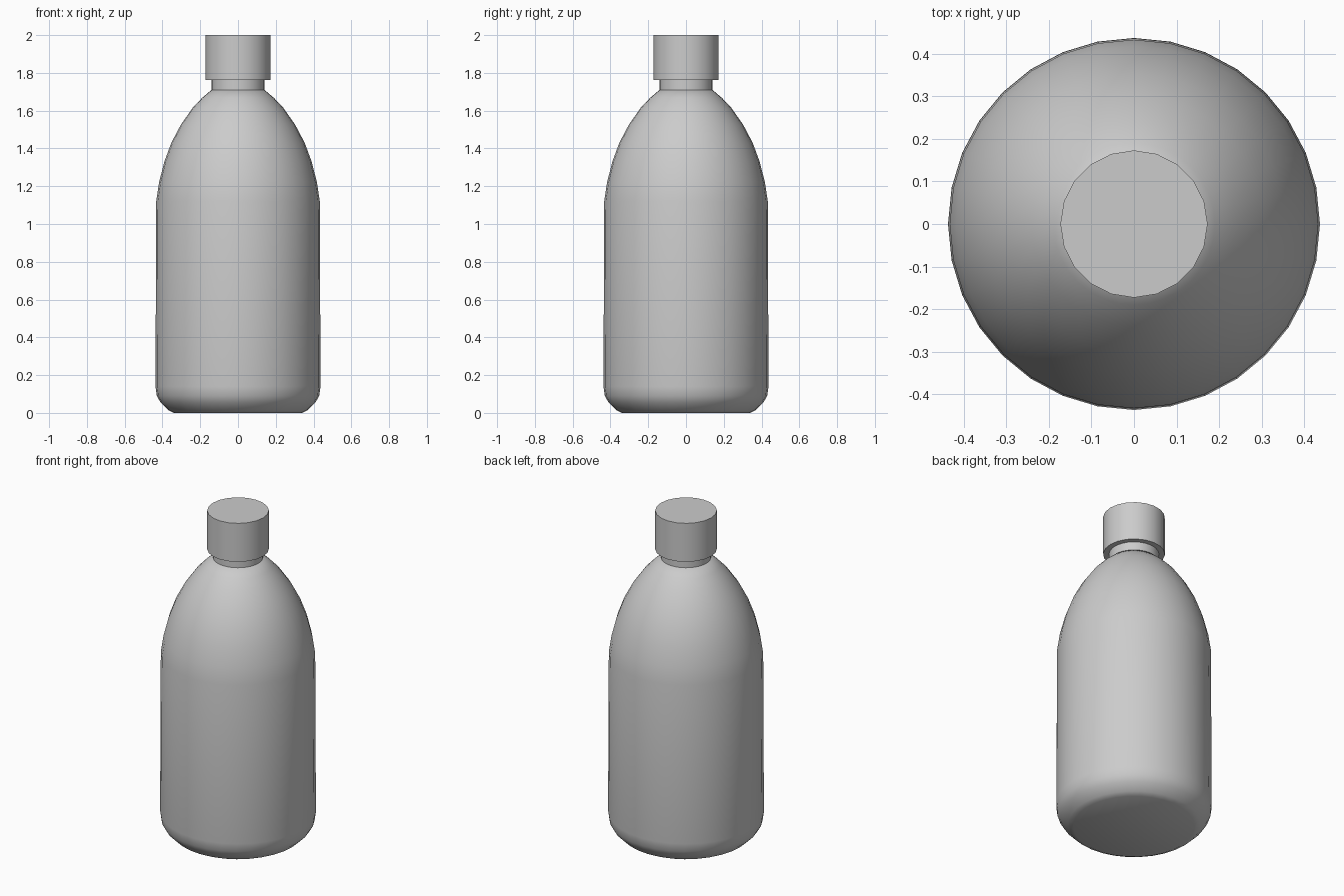
import bpy
import bmesh
from math import cos, sin, tau, radians

cube = bpy.data.objects.get("Cube")
if cube:
    bpy.data.objects.remove(cube, do_unlink=True)

grey = bpy.data.materials.new("plain grey")
grey.use_nodes = True
COLOUR = (0.6, 0.6, 0.6, 1)
grey.diffuse_color = COLOUR
grey.node_tree.nodes["Principled BSDF"].inputs["Base Color"].default_value = COLOUR


def lathe(name, profile, sides, sharp_angle):
    """Turn (radius, height) points about z and close both ends."""
    bm = bmesh.new()
    rings = []
    for r, z in profile:
        rings.append([bm.verts.new((r * sin(tau * i / sides), r * cos(tau * i / sides), z))
                      for i in range(sides)])
    for low, high in zip(rings, rings[1:]):
        for i in range(sides):
            j = (i + 1) % sides
            bm.faces.new((low[i], low[j], high[j], high[i]))
    bm.faces.new(rings[0])
    bm.faces.new(rings[-1])
    bmesh.ops.recalc_face_normals(bm, faces=bm.faces)
    mesh = bpy.data.meshes.new(name)
    bm.to_mesh(mesh)
    bm.free()
    mesh.materials.append(grey)
    obj = bpy.data.objects.new(name, mesh)
    bpy.context.collection.objects.link(obj)
    bpy.ops.object.select_all(action='DESELECT')
    obj.select_set(True)
    bpy.context.view_layer.objects.active = obj
    bpy.ops.object.shade_smooth_by_angle(angle=radians(sharp_angle))
    return obj


# Rounded foot, nearly straight wall and domed shoulder
body = [(0.34, 0), (0.37, 0.015), (0.41, 0.055), (0.43, 0.09), (0.437, 0.14),
        (0.433, 1.12), (0.418, 1.22), (0.39, 1.33), (0.353, 1.43),
        (0.303, 1.525), (0.24, 1.615), (0.19, 1.668), (0.14, 1.71)]
lathe("bottle_body", body, 32, 45)

# Narrow neck running up inside the cap
lathe("neck", [(0.14, 1.70), (0.14, 1.78)], 32, 40)

# Plain screw cap
lathe("cap", [(0.173, 1.762), (0.173, 2.0)], 20, 40)
